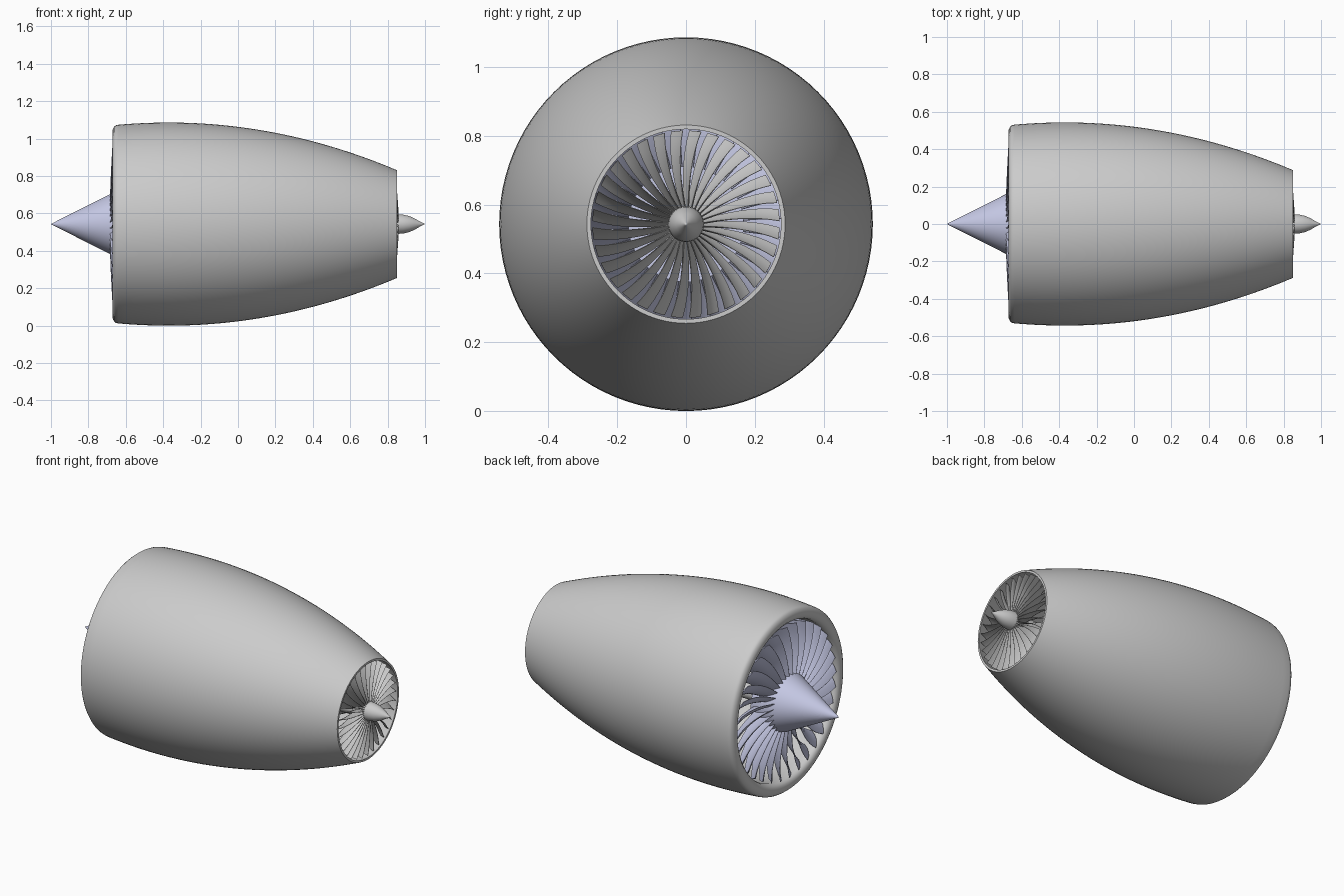
import bpy, bmesh, math
from mathutils import Matrix, Vector

if "Cube" in bpy.data.objects:
    bpy.data.objects.remove(bpy.data.objects["Cube"])

CZ = 0.543  # height of the engine axis

lavender = bpy.data.materials.new("lavender")
lavender.diffuse_color = (0.56, 0.58, 0.78, 1)
lavender.use_nodes = True
lavender.node_tree.nodes["Principled BSDF"].inputs["Base Color"].default_value = lavender.diffuse_color


def finish(name, bm, mat=None, angle=35):
    bmesh.ops.recalc_face_normals(bm, faces=bm.faces)
    me = bpy.data.meshes.new(name)
    bm.to_mesh(me)
    bm.free()
    ob = bpy.data.objects.new(name, me)
    bpy.context.collection.objects.link(ob)
    ob.location.z = CZ
    if mat:
        me.materials.append(mat)
    bpy.ops.object.select_all(action='DESELECT')
    ob.select_set(True)
    bpy.context.view_layer.objects.active = ob
    bpy.ops.object.shade_smooth_by_angle(angle=math.radians(angle))
    return ob


def revolve(name, profile, closed=False, mat=None, steps=96):
    """Spin an (x, radius) profile around the engine axis."""
    bm = bmesh.new()
    vs = [bm.verts.new((x, 0, r)) for x, r in profile]
    es = [bm.edges.new(p) for p in zip(vs, vs[1:])]
    if closed:
        es.append(bm.edges.new((vs[-1], vs[0])))
    bmesh.ops.spin(bm, geom=vs + es, cent=(0, 0, 0), axis=(1, 0, 0),
                   angle=math.tau, steps=steps, use_duplicate=False)
    bmesh.ops.remove_doubles(bm, verts=bm.verts, dist=1e-5)
    return finish(name, bm, mat)


def blade_ring(name, count, r0, r1, x_root, x_tip, chord, pitch, thick, sweep, mat=None):
    """Ring of twisted, cambered blades; x is the mid-chord position."""
    bm = bmesh.new()
    rows, cols = 8, 4
    for k in range(count):
        rot = Matrix.Rotation(math.tau * k / count, 3, 'X')
        sides = []
        for side in (-1, 1):
            grid = []
            for i in range(rows + 1):
                t = i / rows
                r = r0 + (r1 - r0) * t
                c = chord[0] + (chord[1] - chord[0]) * t
                a = math.radians(pitch[0] + (pitch[1] - pitch[0]) * t)
                row = []
                for j in range(cols + 1):
                    u = j / cols - 0.5
                    n = 0.08 * c * (1 - 4 * u * u) + side * thick * (0.25 + 0.75 * (1 - 4 * u * u))
                    x = x_root + (x_tip - x_root) * t + u * c * math.cos(a) - n * math.sin(a)
                    w = u * c * math.sin(a) + n * math.cos(a)
                    phi = w / r + sweep * t * t
                    p = rot @ Vector((x, r * math.sin(phi), r * math.cos(phi)))
                    row.append(bm.verts.new(p))
                grid.append(row)
            for i in range(rows):
                for j in range(cols):
                    bm.faces.new((grid[i][j], grid[i][j + 1], grid[i + 1][j + 1], grid[i + 1][j]))
            sides.append(grid)
        # close the blade rim
        rims = [g[0] + [q[-1] for q in g[1:]] + g[-1][-2::-1] + [q[0] for q in g[-2:0:-1]] for g in sides]
        a, b = rims
        for i in range(len(a)):
            j = (i + 1) % len(a)
            bm.faces.new((a[i], a[j], b[j], b[i]))
    return finish(name, bm, mat)


# Nacelle: cowl curve, nozzle edge, inner duct and rounded intake lip
outer_keys = [(-0.64, 0.531), (-0.36, 0.543), (0.2, 0.488), (0.85, 0.288)]


def cowl(x):
    total = 0
    for i, (xi, ri) in enumerate(outer_keys):
        for j, (xj, _) in enumerate(outer_keys):
            if i != j:
                ri *= (x - xj) / (xi - xj)
        total += ri
    return total


xs = [-0.64 + 1.49 * i / 36 for i in range(37)]
outer = [(x, cowl(x)) for x in xs]
inner = [(0.85, 0.276)]
for x in reversed(xs[:-1]):
    gap = 0.012 + 0.063 * min(1, (0.85 - x) / 1.2)
    inner.append((x, cowl(x) - gap))
lip = [(-0.658, 0.462), (-0.668, 0.475), (-0.672, 0.492),
       (-0.669, 0.508), (-0.662, 0.521), (-0.653, 0.528)]
revolve("nacelle", outer + inner + lip, closed=True)

# Intake spinner and fan
revolve("spinner", [(-1.0, 0), (-0.99, 0.006), (-0.68, 0.162), (-0.65, 0.168),
                    (-0.54, 0.168), (-0.54, 0)], mat=lavender)
blade_ring("fan_blades", 32, 0.15, 0.448, -0.622, -0.632, (0.13, 0.115),
           (18, 50), 0.004, 0.12, lavender)

# Shaft, exhaust blades and tail cone
revolve("shaft", [(-0.56, 0), (-0.56, 0.045), (0.80, 0.045), (0.80, 0)], steps=32)
blade_ring("exhaust_blades", 32, 0.045, 0.272, 0.825, 0.815, (0.07, 0.065),
           (8, 32), 0.003, 0.1)
revolve("tail_cone", [(0.78, 0), (0.78, 0.052), (0.86, 0.052), (0.885, 0.050),
                      (0.915, 0.043), (0.945, 0.030), (0.972, 0.014), (0.99, 0.005), (1.0, 0)], steps=48)
